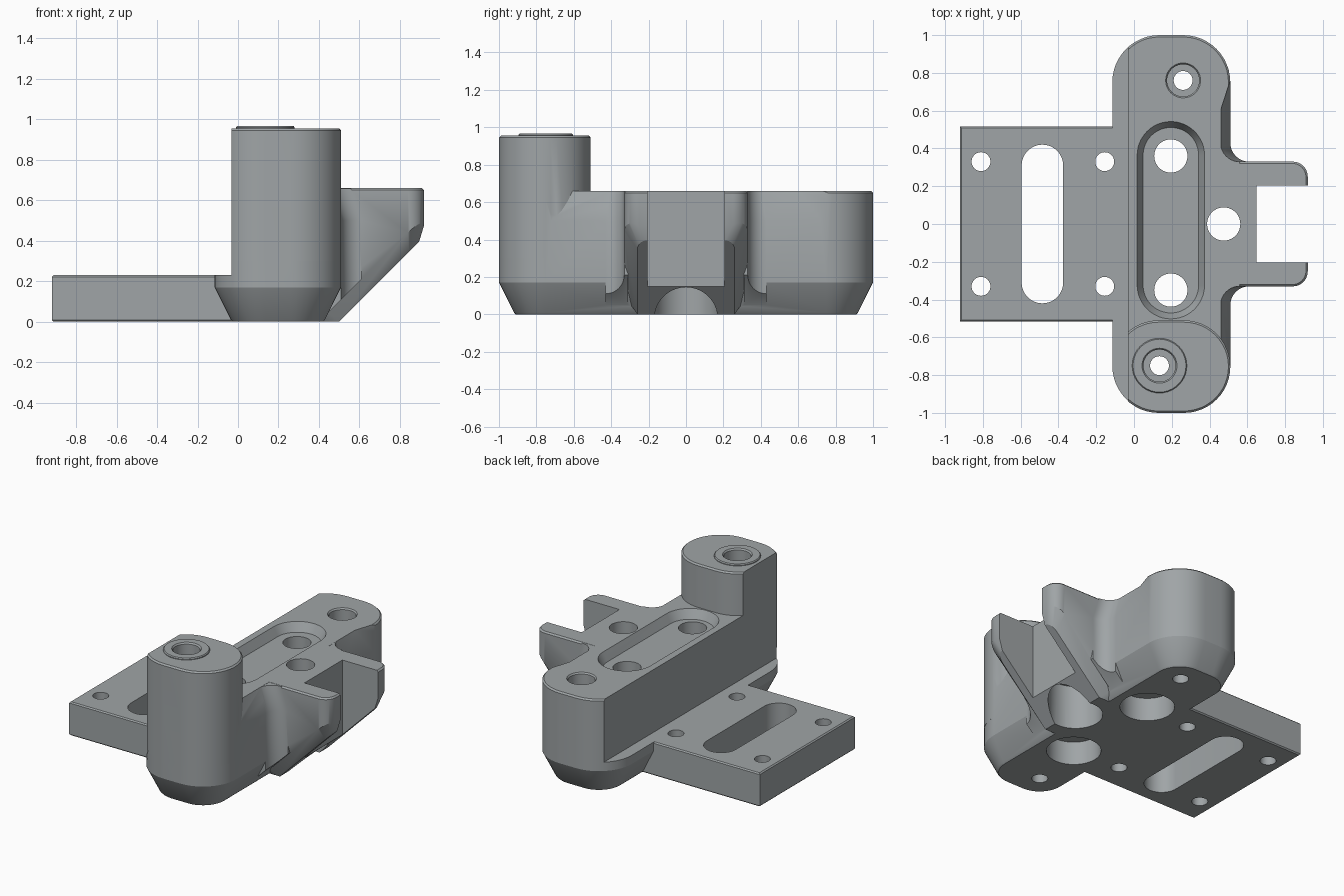
import bpy, bmesh, math

if "Cube" in bpy.data.objects:
    bpy.data.objects.remove(bpy.data.objects["Cube"])

grey = bpy.data.materials.new("grey_plastic")
grey.diffuse_color = (0.35, 0.375, 0.385, 1)
grey.use_nodes = True
grey.node_tree.nodes["Principled BSDF"].inputs["Base Color"].default_value = grey.diffuse_color


def make(name, bm):
    bmesh.ops.recalc_face_normals(bm, faces=bm.faces)
    me = bpy.data.meshes.new(name)
    bm.to_mesh(me)
    bm.free()
    me.materials.append(grey)
    ob = bpy.data.objects.new(name, me)
    bpy.context.collection.objects.link(ob)
    return ob


def hull(name, pts):
    bm = bmesh.new()
    for p in pts:
        bm.verts.new(p)
    res = bmesh.ops.convex_hull(bm, input=bm.verts)
    junk = [g for g in res["geom_interior"] + res["geom_unused"]
            if isinstance(g, bmesh.types.BMVert)]
    bmesh.ops.delete(bm, geom=list(set(junk)), context='VERTS')
    bmesh.ops.dissolve_limit(bm, angle_limit=0.002, verts=bm.verts, edges=bm.edges)
    return make(name, bm)


def loft(name, rings):
    bm = bmesh.new()
    vs = [[bm.verts.new(p) for p in r] for r in rings]
    n = len(vs[0])
    for a, b in zip(vs, vs[1:]):
        for i in range(n):
            bm.faces.new((a[i], a[(i + 1) % n], b[(i + 1) % n], b[i]))
    bm.faces.new(vs[0][::-1])
    bm.faces.new(vs[-1])
    return make(name, bm)


def rrect(x0, x1, y0, y1, r, seg=12):
    """Rounded rectangle, counter-clockwise."""
    if r <= 0:
        return [(x1, y1), (x0, y1), (x0, y0), (x1, y0)]
    pts = []
    for k, (cx, cy) in enumerate([(x1 - r, y1 - r), (x0 + r, y1 - r),
                                  (x0 + r, y0 + r), (x1 - r, y0 + r)]):
        for i in range(seg + 1):
            a = math.pi / 2 * (k + i / seg)
            pts.append((cx + r * math.cos(a), cy + r * math.sin(a)))
    return pts


def layered(name, x0, x1, y0, y1, r, layers):
    """Rounded block whose outline is inset by d at each height z."""
    return hull(name, [(x, y, z) for z, d in layers
                       for x, y in rrect(x0 + d, x1 - d, y0 + d, y1 - d, r - d if r else 0)])


def cyl(name, x, y, steps):
    """Turned shape from (z, radius) steps."""
    n = 40
    return loft(name, [[(x + r * math.cos(2 * math.pi * i / n),
                         y + r * math.sin(2 * math.pi * i / n), z)
                        for i in range(n)] for z, r in steps])


def combine(a, b, op):
    m = a.modifiers.new(op, 'BOOLEAN')
    m.operation, m.solver, m.object = op, 'EXACT', b
    bpy.context.view_layer.objects.active = a
    bpy.ops.object.modifier_apply(modifier=m.name)
    bpy.data.objects.remove(b, do_unlink=True)


def cut(a, b):
    combine(a, b, 'DIFFERENCE')


def join(a, b):
    combine(a, b, 'UNION')


# Main body with tapered foot
body = layered("bracket", -0.115, 0.51, -1, 1, 0.25,
               [(0, 0.09), (0.01, 0.08), (0.17, 0), (0.65, 0), (0.66, 0.01)])

# Sloping reliefs beside the fork
for s in (1, -1):
    cut(body, hull("relief", [(x, s * y, z) for x, y, z in [
        (0.51, 0.25, 0.5), (0.51, 0.72, 0.5), (0.457, 0.25, 0.67), (0.457, 0.6, 0.67),
        (0.515, 0.78, 0.67), (0.6, 0.25, 0.5), (0.6, 0.25, 0.67), (0.6, 0.78, 0.67),
        (0.6, 0.72, 0.5)]]))

# Tall tower
join(body, layered("tower", -0.115, 0.51, -1, -0.51, 0.245,
                   [(0.3, 0), (0.945, 0), (0.955, 0.01)]))
# Flat back face above the low flange
cut(body, layered("back_cut", -0.5, -0.032, -1.5, 1.5, 0, [(0.23, 0), (1.5, 0)]))

# Fork block: upright sides, sloping underside with chamfered edges
outer = rrect(0.3, 0.92, -0.33, 0.33, 0.08)
inner = rrect(0.3, 0.895, -0.26, 0.26, 0.05)
pts = [(x, y, 0.65) for x, y in outer]
pts += [(x, y, 0.66) for x, y in rrect(0.31, 0.91, -0.32, 0.32, 0.07)]
pts += [(x, y, max(x - 0.47, 0.03) + 0.07 * min(1, max(0, (abs(y) - 0.2) / 0.13)))
        for x, y in outer if x > 0.35]
pts += [(x, y, x - 0.5) for x, y in inner if x > 0.6]
pts += [(0.5, y, 0.0) for y in (-0.26, 0.26)]
pts += [(0.4, y, z) for y, z in ((-0.33, 0.12), (0.33, 0.12), (-0.26, 0), (0.26, 0))]
pts = [p for p in pts if p[0] > 0.35]
join(body, hull("fork", pts))

# Concave fillets between body and fork
for s in (1, -1):
    r = 0.1
    arc = [(0.61 - r * math.sin(a), 0.43 - r * math.cos(a))
           for a in [math.pi / 2 * i / 10 for i in range(11)]]
    prof = [(0.61, 0.31)] + arc + [(0.44, 0.43), (0.44, 0.31)]
    low = [(x, s * y, x - 0.4) for x, y in prof]
    mid = [(x, s * y, 0.5) for x, y in prof]
    top = [(x - 0.052, s * y, 0.659) for x, y in prof]
    join(body, loft("fillet", [low, mid, top]))

# Notch between the fork arms
cut(body, layered("notch", 0.648, 1.2, -0.205, 0.205, 0, [(-0.2, 0), (1.2, 0)]))

# Base plate with slot and screw holes
plate = layered("plate", -0.92, 0.1, -0.515, 0.515, 0,
                [(0, 0.008), (0.008, 0), (0.222, 0), (0.23, 0.008)])
join(body, plate)
cut(body, layered("slot", -0.595, -0.375, -0.42, 0.42, 0.11, [(-0.1, 0), (0.4, 0)]))
for x in (-0.81, -0.155):
    for y in (-0.33, 0.33):
        cut(body, cyl("screw_hole", x, y, [(-0.1, 0.05), (0.4, 0.05)]))

# Raised ring on the tower
join(body, cyl("tower_ring", 0.135, -0.75, [(0.9, 0.145), (0.96, 0.145), (0.967, 0.14)]))

# Shallow recess with bevelled rim
cut(body, layered("recess", 0.013, 0.377, -0.506, 0.546, 0.182,
                  [(0.60, 0.035), (0.63, 0.035), (0.667, 0)]))

# Large bolt holes with bores from below
for x, y, depth in ((0.195, 0.36, 0.16), (0.195, -0.35, 0.16), (0.475, 0, 0.3)):
    cut(body, cyl("bolt_hole", x, y, [(-0.1, 0.17), (depth, 0.17), (depth, 0.088), (1, 0.088)]))

# Stepped holes at both ends
for x, y, top in ((0.26, 0.76, 0.66), (0.135, -0.75, 0.967)):
    cut(body, cyl("end_hole", x, y, [(-0.1, 0.05), (top - 0.3, 0.05), (top - 0.3, 0.085),
                                     (top - 0.01, 0.085), (top + 0.01, 0.1)]))

bpy.ops.object.select_all(action='DESELECT')
body.select_set(True)
bpy.context.view_layer.objects.active = body
bpy.ops.object.shade_smooth_by_angle(angle=math.radians(25))
